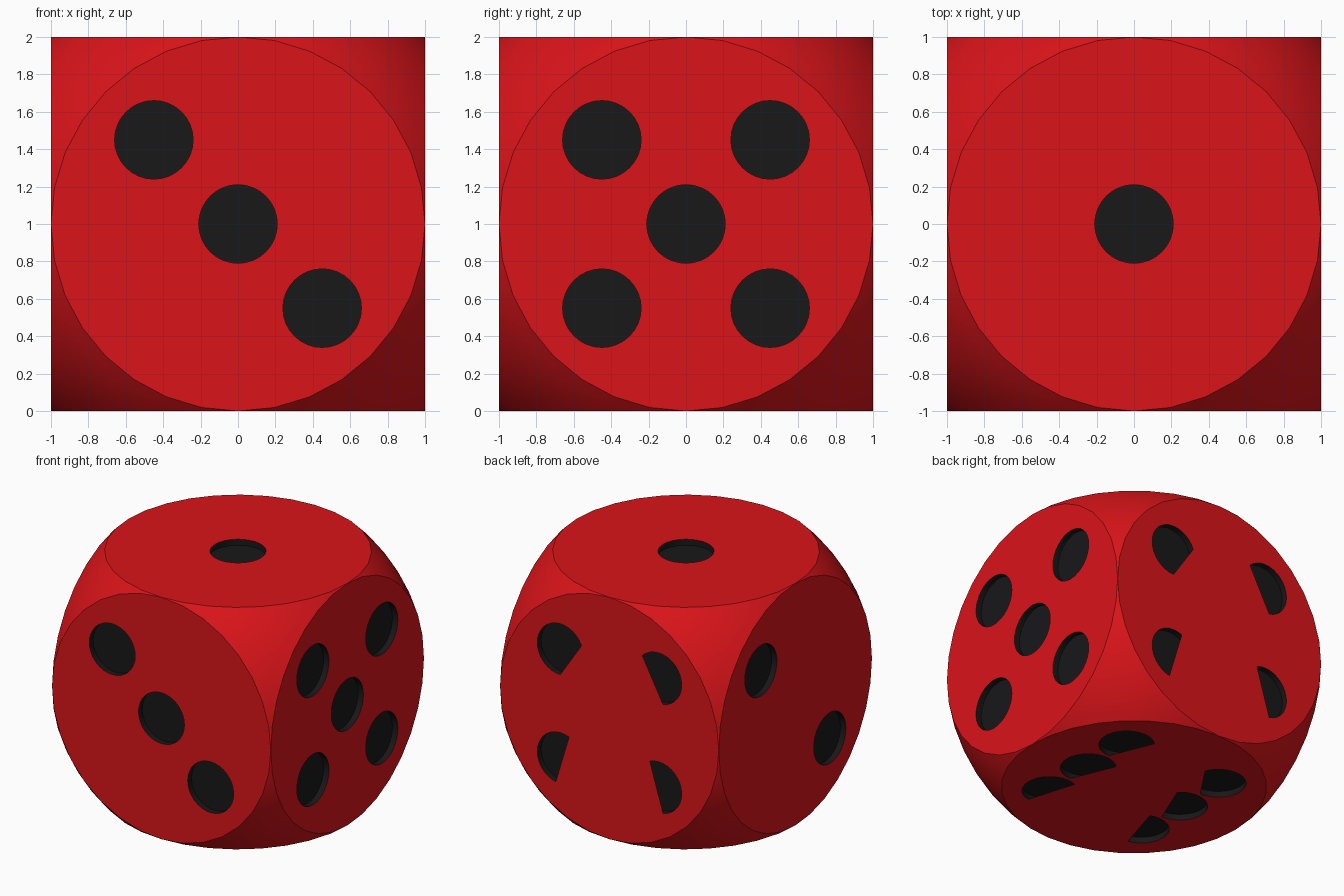
import bpy, bmesh, math
from mathutils import Vector

if "Cube" in bpy.data.objects:
    bpy.data.objects.remove(bpy.data.objects["Cube"])

N = 32                 # segments of every circle
PIP_R, DEPTH, D = 0.21, 0.05, 0.45
STEP = 360 / N
UP = Vector((0, 0, 1))
X, Y = Vector((1, 0, 0)), Vector((0, 1, 0))
CENTRE = Vector((0, 0, 1))


def material(name, rgb):
    m = bpy.data.materials.new(name)
    m.diffuse_color = (*rgb, 1)
    m.use_nodes = True
    m.node_tree.nodes["Principled BSDF"].inputs["Base Color"].default_value = m.diffuse_color
    return m


def finish(bm, name, mat):
    me = bpy.data.meshes.new(name)
    bm.to_mesh(me)
    bm.free()
    me.materials.append(mat)
    ob = bpy.data.objects.new(name, me)
    bpy.context.collection.objects.link(ob)
    bpy.ops.object.select_all(action='DESELECT')
    ob.select_set(True)
    bpy.context.view_layer.objects.active = ob
    bpy.ops.object.shade_smooth_by_angle(angle=math.radians(30))


def face_to(f, direction):
    f.normal_update()
    if f.normal.dot(direction) < 0:
        f.normal_flip()


# Each side: outward normal, two face axes, pips as
# (u, v, covered arc start, covered arc end) - covered parts stay flush
sides = [
    (-Y, X, UP, [(-D, D), (0, 0), (D, -D)]),
    (X, Y, UP, [(-D, D), (D, D), (0, 0), (-D, -D), (D, -D)]),
    (UP, X, Y, [(0, 0)]),
    (-X, -Y, UP, [(-D, D), (D, -D)]),
    (Y, -X, UP, [(-D, D, -90, 22.5), (D, D, 135, 281.25),
                 (-D, -D, -101.25, 67.5), (D, -D, 112.5, 281.25)]),
    (-UP, X, Y, [(D, D, 135, 270), (D, 0, 135, 270), (D, -D, 112.5, 281.25),
                 (-D, D, -90, 22.5), (-D, 0, -90, 45), (-D, -D, -101.25, 67.5)]),
]

body, pips = bmesh.new(), bmesh.new()

for n, u, v, spots in sides:
    def ring(cu, cv, r, depth=0.0, skip=None):
        pts = []
        for i in range(N):
            a = i * STEP
            if skip:
                rel = (a - skip[0]) % 360
                if 0.1 < rel < skip[1] - skip[0] - 0.1:
                    continue
            t = math.radians(a)
            pts.append(CENTRE + n * (1 - depth) + u * (cu + r * math.cos(t))
                       + v * (cv + r * math.sin(t)))
        return pts

    # Flat round side with pip openings
    edges = []
    for loop in [ring(0, 0, 1)] + [ring(s[0], s[1], PIP_R, 0, s[2:]) for s in spots]:
        vs = [body.verts.new(p) for p in loop]
        edges += [body.edges.new((vs[i - 1], vs[i])) for i in range(len(vs))]
    res = bmesh.ops.triangle_fill(body, use_beauty=True, edges=edges, normal=n)
    for g in res["geom"]:
        if isinstance(g, bmesh.types.BMFace):
            face_to(g, n)

    # Recessed pip: wall and floor
    for s in spots:
        mid = CENTRE + n + u * s[0] + v * s[1]
        top = [pips.verts.new(p) for p in ring(s[0], s[1], PIP_R)]
        low = [pips.verts.new(p) for p in ring(s[0], s[1], PIP_R, DEPTH)]
        face_to(pips.faces.new(low), n)
        for i in range(N):
            f = pips.faces.new((top[i - 1], top[i], low[i], low[i - 1]))
            face_to(f, mid - f.calc_center_median())

# Spherical corner patches between three neighbouring round sides
M = N // 4
A, B, C = Vector((1, 1, 0)), Vector((0, 1, 1)), Vector((1, 0, 1))


def arc(p, q, t):
    # quarter circle from p to q on the cube side they share
    c = Vector([1 if p[i] == q[i] == 1 else 0 for i in range(3)])
    t *= math.pi / 2
    return c + (p - c) * math.cos(t) + (q - c) * math.sin(t)


def patch_point(i, j):
    b, c = i / M, j / M
    a = 1 - b - c
    p = (a * (arc(A, B, b) + arc(A, C, c) - A)
         + b * (arc(B, C, c) + arc(B, A, a) - B)
         + c * (arc(C, A, a) + arc(C, B, b) - C))
    return p.normalized() * math.sqrt(2)


for sx in (-1, 1):
    for sy in (-1, 1):
        for sz in (-1, 1):
            g = {}
            for i in range(M + 1):
                for j in range(M + 1 - i):
                    p = patch_point(i, j)
                    g[i, j] = body.verts.new(CENTRE + Vector((p.x * sx, p.y * sy, p.z * sz)))
            for i in range(M):
                for j in range(M - i):
                    tris = [((i, j), (i + 1, j), (i, j + 1))]
                    if i + j < M - 1:
                        tris.append(((i + 1, j), (i + 1, j + 1), (i, j + 1)))
                    for t in tris:
                        face_to(body.faces.new([g[k] for k in t]), Vector((sx, sy, sz)))

bmesh.ops.remove_doubles(body, verts=body.verts[:], dist=1e-4)

finish(body, "die_body", material("red", (0.7, 0.007, 0.01)))
finish(pips, "die_pips", material("black", (0.009, 0.009, 0.01)))
